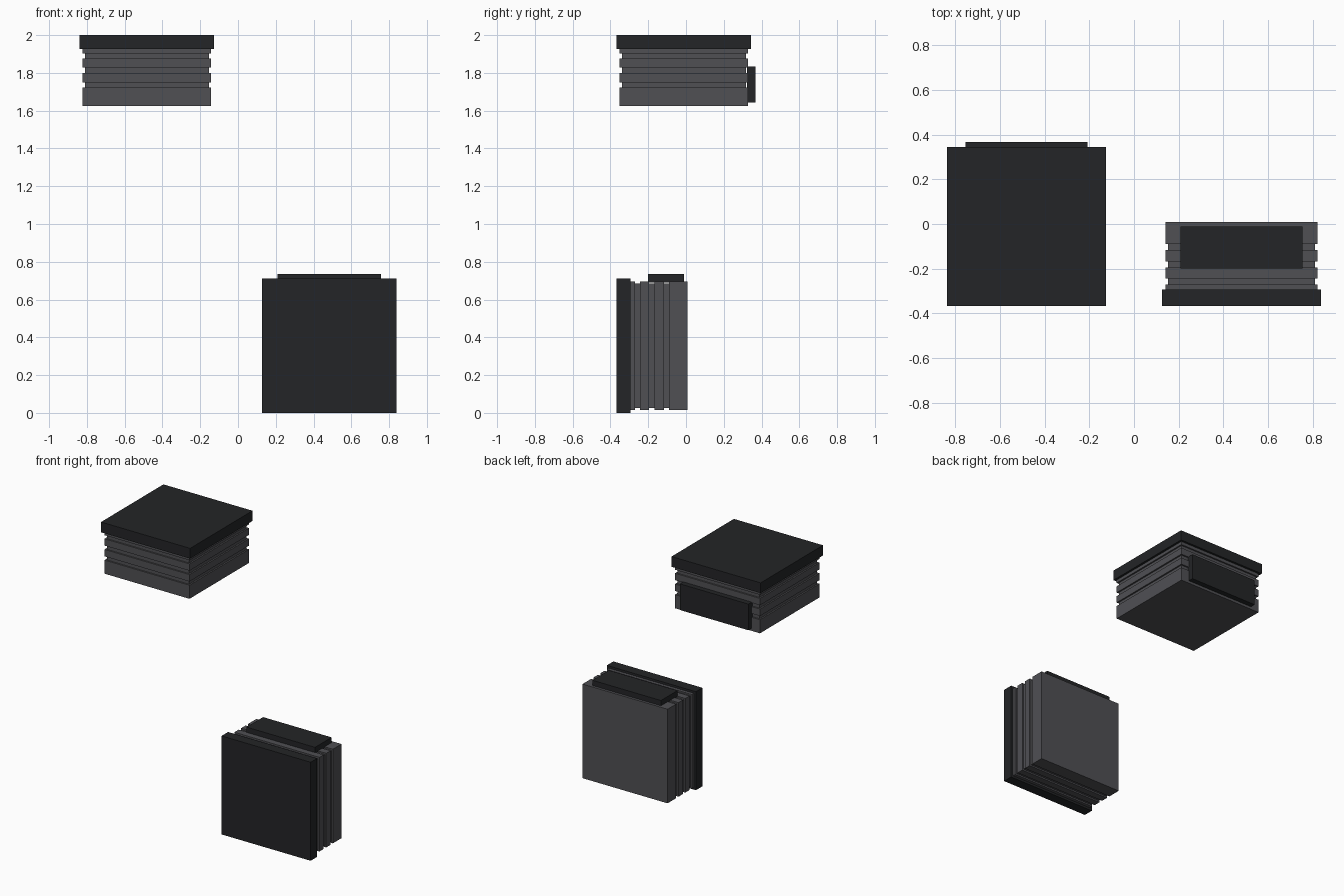
import bpy, bmesh
from math import radians
from mathutils import Matrix

if "Cube" in bpy.data.objects:
    bpy.data.objects.remove(bpy.data.objects["Cube"])


def material(name, rgb):
    m = bpy.data.materials.new(name)
    m.diffuse_color = (*rgb, 1)
    m.use_nodes = True
    m.node_tree.nodes["Principled BSDF"].inputs["Base Color"].default_value = m.diffuse_color
    return m


CAP = material("dark_cap", (0.017, 0.018, 0.02))
BODY = material("grey_body", (0.08, 0.08, 0.088))


def finish(name, bm, mat, frame):
    bmesh.ops.recalc_face_normals(bm, faces=bm.faces)
    me = bpy.data.meshes.new(name)
    bm.to_mesh(me)
    bm.free()
    me.materials.append(mat)
    ob = bpy.data.objects.new(name, me)
    bpy.context.collection.objects.link(ob)
    ob.matrix_world = frame
    return ob


def box(name, lo, hi, mat, frame):
    bm = bmesh.new()
    bmesh.ops.create_cube(bm, size=1)
    for v in bm.verts:
        v.co = [lo[i] if v.co[i] < 0 else hi[i] for i in range(3)]
    return finish(name, bm, mat, frame)


def square_stack(name, profile, mat, frame):
    """Square rings of (half width, height), bridged and closed at both ends."""
    bm = bmesh.new()
    rings = [[bm.verts.new((sx * r, sy * r, z))
              for sx, sy in ((-1, -1), (1, -1), (1, 1), (-1, 1))]
             for r, z in profile]
    for a, b in zip(rings, rings[1:]):
        for i in range(4):
            j = (i + 1) % 4
            bm.faces.new((a[i], a[j], b[j], b[i]))
    bm.faces.new(rings[0][::-1])
    bm.faces.new(rings[-1])
    return finish(name, bm, mat, frame)


# Body profile: full-width blocks separated by three shallow square grooves
FULL, GROOVE = 0.34, 0.329
profile = [(FULL, -0.375)]
for z0, z1 in ((-0.277, -0.25), (-0.2, -0.172), (-0.123, -0.097)):
    profile += [(FULL, z0), (GROOVE, z0), (GROOVE, z1), (FULL, z1)]
profile.append((FULL, -0.074))


def switch_unit(prefix, frame):
    square_stack(prefix + "_grooved_body", profile, BODY, frame)
    box(prefix + "_cap", (-0.356, -0.356, -0.074), (0.356, 0.356, 0), CAP, frame)
    box(prefix + "_side_pad", (-0.274, 0.333, -0.356), (0.274, 0.378, -0.167), CAP, frame)


# Upper unit lies cap-up; lower unit is tipped so its cap faces the front
switch_unit("upper", Matrix.Translation((-0.482, -0.011, 2)))
switch_unit("lower", Matrix.Translation((0.482, -0.367, 0.356)) @ Matrix.Rotation(radians(90), 4, 'X'))
